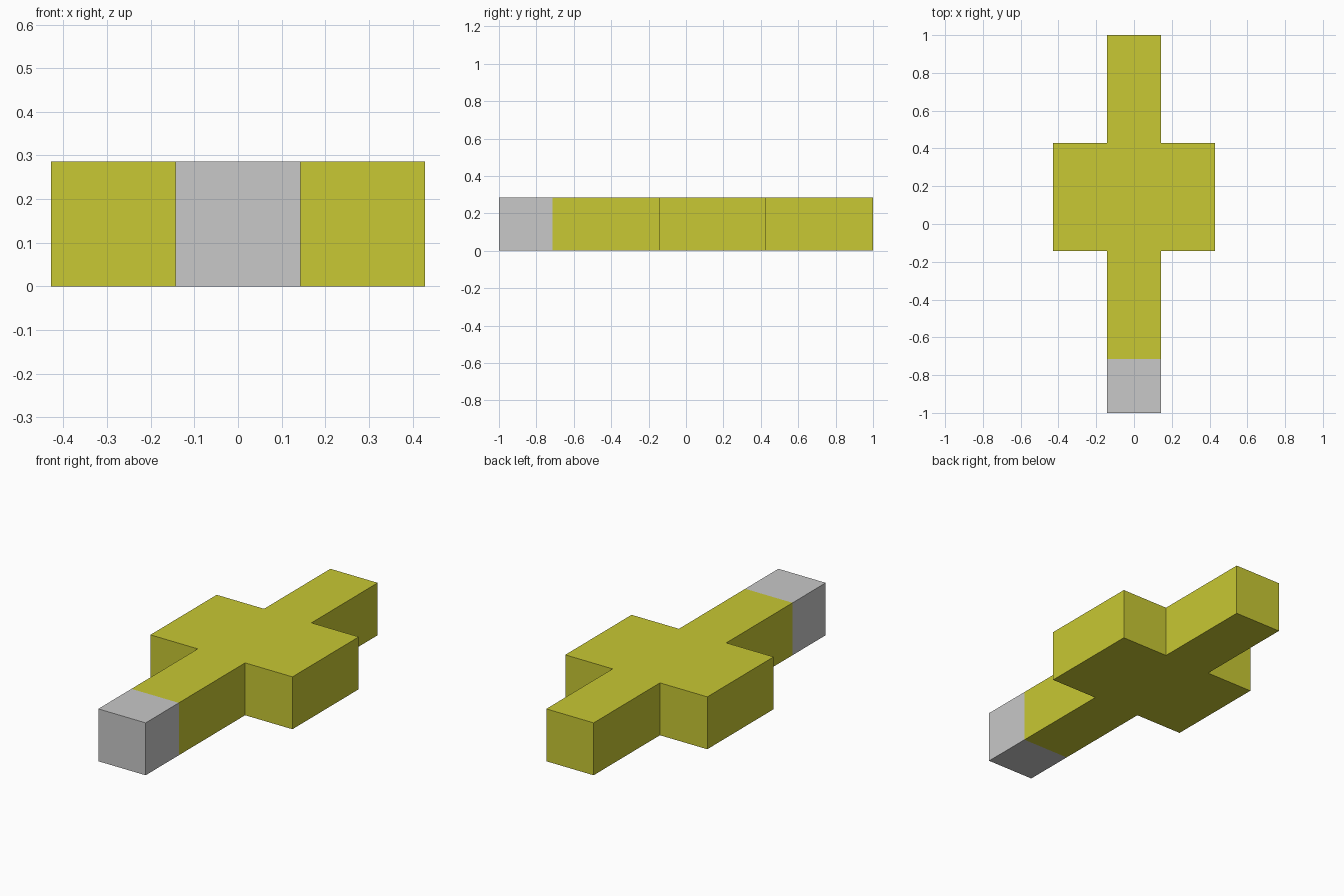
import bpy, bmesh

if "Cube" in bpy.data.objects:
    bpy.data.objects.remove(bpy.data.objects["Cube"])

U = 2 / 7  # one block: the model is 7 blocks long, 3 wide, 1 high


def material(name, rgb):
    m = bpy.data.materials.new(name)
    m.diffuse_color = (*rgb, 1)
    m.use_nodes = True
    m.node_tree.nodes["Principled BSDF"].inputs["Base Color"].default_value = m.diffuse_color
    return m


# Right half of the cross outline (in blocks), mirrored for the left half
half = [(0.5, -3.5), (0.5, -0.5), (1.5, -0.5), (1.5, 1.5), (0.5, 1.5), (0.5, 3.5)]
outline = half + [(-x, y) for x, y in reversed(half)]

bm = bmesh.new()
base = bm.faces.new([bm.verts.new((x * U, y * U, 0)) for x, y in outline])
top = bmesh.ops.extrude_face_region(bm, geom=[base], use_keep_orig=True)
bmesh.ops.translate(bm, vec=(0, 0, U),
                    verts=[g for g in top["geom"] if isinstance(g, bmesh.types.BMVert)])

# Cut the front block off the arm so that it can carry its own colour
tip_y = -2.5 * U
bmesh.ops.bisect_plane(bm, geom=bm.verts[:] + bm.edges[:] + bm.faces[:],
                       plane_co=(0, tip_y, 0), plane_no=(0, 1, 0))
bmesh.ops.recalc_face_normals(bm, faces=bm.faces[:])
for f in bm.faces:
    f.material_index = 1 if f.calc_center_median().y < tip_y else 0

mesh = bpy.data.meshes.new("cross_body")
bm.to_mesh(mesh)
bm.free()
mesh.materials.append(material("yellow", (0.58, 0.58, 0.033)))
mesh.materials.append(material("light grey", (0.58, 0.58, 0.58)))
bpy.context.collection.objects.link(bpy.data.objects.new("cross_body", mesh))
